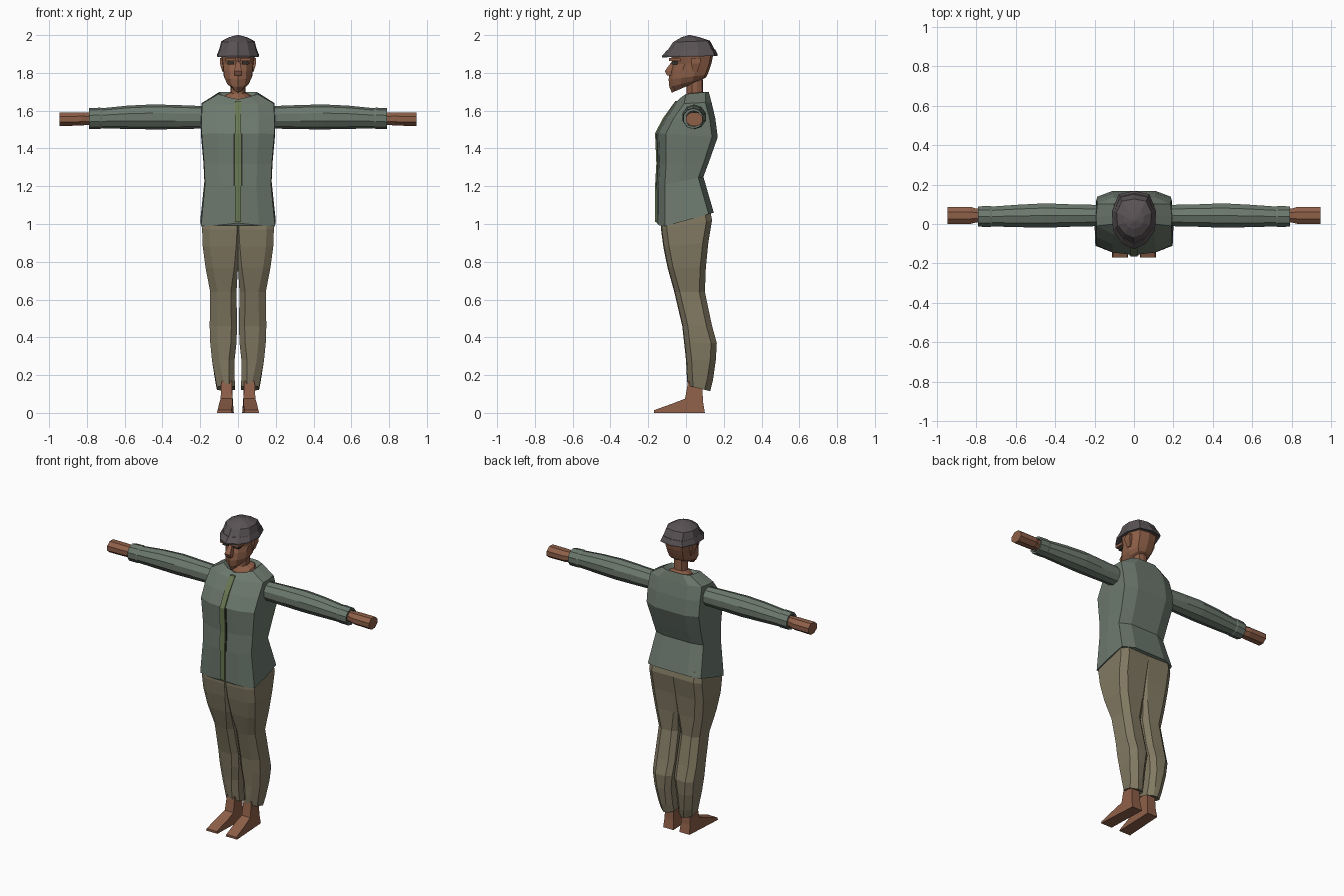
import bpy, bmesh, math


def material(name, rgb):
    m = bpy.data.materials.new(name)
    m.diffuse_color = (*rgb, 1)
    return m


JACKET = material("jacket_green", (0.15, 0.19, 0.155))
PANTS = material("trouser_khaki", (0.225, 0.195, 0.125))
SKIN = material("skin", (0.27, 0.115, 0.065))
GREY = material("helmet_grey", (0.10, 0.085, 0.09))
TRIM = material("zip_green", (0.14, 0.19, 0.085))
DARK = material("dark", (0.03, 0.03, 0.025))


def loft(name, rings, mat, mirror=False):
    """Skin a list of equal-length point rings, with capped ends."""
    bm = bmesh.new()
    vs = [[bm.verts.new(p) for p in r] for r in rings]
    n = len(vs[0])
    for a, b in zip(vs, vs[1:]):
        for i in range(n):
            j = (i + 1) % n
            bm.faces.new((a[i], a[j], b[j], b[i]))
    bm.faces.new(vs[0])
    bm.faces.new(vs[-1])
    bmesh.ops.recalc_face_normals(bm, faces=bm.faces[:])
    me = bpy.data.meshes.new(name)
    bm.to_mesh(me)
    bm.free()
    me.materials.append(mat)
    ob = bpy.data.objects.new(name, me)
    bpy.context.collection.objects.link(ob)
    if mirror:
        ob.modifiers.new("Mirror", 'MIRROR')
    return ob


def sym(half):
    """Complete a half ring that starts and ends on x = 0."""
    return half + [(-x, y, z) for x, y, z in half[-2:0:-1]]


def box_ring(x0, x1, y0, y1, z):
    return [(x0, y0, z), (x1, y0, z), (x1, y1, z), (x0, y1, z)]


# jacket body: front z, back z, half width, front y, back y, corner inset, centre lift
def torso_ring(zf, zb, w, yf, yb, c, lift=0):
    pts = [(0, yf, lift), (w * .55, yf + c * .25, lift * .5), (w * .98, yf + c, 0),
           (w, (yf + yb) / 2, 0), (w * .96, yb - c * .6, 0), (w * .55, yb, 0), (0, yb, 0)]
    return sym([(x, y, zf + (zb - zf) * (y - yf) / (yb - yf) + d) for x, y, d in pts])


loft("jacket_body", [torso_ring(*r) for r in (
    (.975, 1.06, .20, -.155, .147, .045, .03), (1.2, 1.25, .178, -.157, .092, .045),
    (1.32, 1.33, .183, -.15, .122, .045), (1.48, 1.46, .196, -.157, .168, .05),
    (1.56, 1.56, .197, -.115, .155, .05), (1.635, 1.645, .193, -.065, .135, .055),
    (1.685, 1.70, .105, -.03, .12, .03, -.025), (1.66, 1.67, .075, -.01, .105, .03, -.01),
)], JACKET)

# zip and its darker edges, following the front of the jacket
FRONT = ((1.01, -.156), (1.2, -.157), (1.32, -.15), (1.48, -.157), (1.56, -.115), (1.65, -.05))
loft("zip_strip", [box_ring(-.017, .017, y - .007, y + .02, z) for z, y in FRONT], TRIM)
loft("zip_edges", [box_ring(-.024, .024, y - .002, y + .02, z) for z, y in FRONT[1:4]], DARK)


# sleeves and hands: ring across x
def arm_ring(x, yc, ry, zc, rz, n):
    return [(x, yc + ry * math.cos(a), zc + rz * math.sin(a))
            for a in (math.tau * (i + .5) / n for i in range(n))]


loft("sleeve", [arm_ring(*r, 10) for r in (
    (.15, .043, .055, 1.563, .058), (.2, .043, .057, 1.565, .06), (.33, .043, .06, 1.566, .064),
    (.45, .043, .065, 1.567, .066), (.58, .041, .06, 1.565, .062), (.72, .038, .053, 1.56, .053),
    (.73, .038, .056, 1.56, .056), (.79, .038, .054, 1.558, .055), (.79, .04, .043, 1.557, .043),
    (.76, .04, .035, 1.557, .035))], JACKET, True)
loft("hand", [arm_ring(*r, 8) for r in (
    (.74, .043, .035, 1.557, .033), (.8, .043, .038, 1.557, .035),
    (.83, .044, .047, 1.556, .038), (.946, .044, .047, 1.555, .039))], SKIN, True)


# trouser legs: z front, z back, inner x, outer x, front y, back y, inner chamfer
def leg_ring(zf, zb, xi, xo, y0, y1, ci):
    c = .03
    pts = [(xi + ci, y0), (xo - c * 1.3, y0 + .004), (xo, y0 + c), (xo, y1 - c),
           (xo - c * 1.3, y1), (xi + ci, y1 - .004), (xi, y1 - ci), (xi, y0 + ci)]
    return [(x, y, zf + (zb - zf) * (y - y0) / (y1 - y0)) for x, y in pts]


loft("trouser_leg", [leg_ring(*r) for r in (
    (1.03, 1.09, 0, .188, -.13, .125, .005), (.97, 1.02, 0, .19, -.132, .138, .005),
    (.88, .9, 0, .187, -.12, .118, .01), (.77, .77, 0, .172, -.098, .105, .02),
    (.64, .64, .008, .147, -.062, .1, .03), (.46, .46, .005, .15, -.02, .138, .03),
    (.37, .37, .008, .147, -.01, .163, .03), (.28, .28, .018, .138, 0, .158, .03),
    (.2, .17, .018, .122, .004, .142, .03), (.145, .115, .016, .112, .008, .128, .03),
    (.15, .13, .03, .095, .02, .105, .02))], PANTS, True)

# bare feet: side profile as y, z, inner x, outer x
FOOT = ((-.17, 0, .03, .112), (-.17, .014, .035, .108), (-.07, .05, .028, .1), (-.005, .075, .03, .092),
        (.012, .17, .032, .088), (.085, .17, .032, .088), (.09, .06, .027, .092), (.1, 0, .022, .095))
loft("foot", [[(a, y, z) for y, z, a, b in FOOT], [(b, y, z) for y, z, a, b in FOOT]], SKIN, True)


# neck, head and helmet rings: z front, z back, half width, front y, back y, squareness
def head_ring(zf, zb, w, y0, y1, k=.55):
    d = y1 - y0
    pts = [(0, y0), (w * k, y0 + d * .1), (w * .95, y0 + d * .32), (w, y0 + d * .65),
           (w * .7, y1 - d * .06), (0, y1)]
    return sym([(x, y, zf + (zb - zf) * (y - y0) / d) for x, y in pts])


loft("neck", [head_ring(*r) for r in (
    (1.62, 1.66, .085, -.03, .115), (1.665, 1.69, .07, -.012, .108),
    (1.69, 1.7, .039, .003, .09), (1.8, 1.8, .039, .003, .088))], SKIN)
loft("head", [head_ring(*r) for r in (
    (1.695, 1.765, .03, -.075, .085), (1.725, 1.775, .06, -.088, .105),
    (1.765, 1.79, .075, -.092, .113), (1.812, 1.82, .08, -.085, .125),
    (1.845, 1.85, .083, -.072, .135), (1.885, 1.89, .09, -.078, .143),
    (1.93, 1.93, .08, -.06, .12))], SKIN)

# nose, ears and eyes
loft("nose", [box_ring(*r) for r in (
    (-.018, .018, -.1, -.06, 1.785), (-.02, .02, -.112, -.06, 1.81),
    (-.01, .01, -.075, -.05, 1.86))], SKIN)
loft("ear", [box_ring(*r) for r in (
    (.07, .082, .035, .06, 1.805), (.07, .096, .028, .075, 1.85),
    (.07, .096, .03, .078, 1.88))], SKIN, True)
loft("eye", [box_ring(.022, .056, -.078, -.045, z) for z in (1.845, 1.86)], DARK, True)
loft("brow", [box_ring(.01, .066, -.09, -.03, z) for z in (1.862, 1.88)], SKIN, True)

# faceted helmet with a flared brim
loft("helmet_shell", [head_ring(*r) for r in (
    (1.89, 1.895, .1, -.105, .155), (1.915, 1.915, .102, -.1, .156),
    (1.963, 1.97, .088, -.068, .127), (1.988, 1.988, .05, -.025, .075),
    (2.0, 2.0, .006, .012, .024))], GREY)
loft("helmet_brim", [head_ring(*r) for r in (
    (1.895, 1.9, .09, -.09, .14), (1.882, 1.89, .112, -.128, .168),
    (1.89, 1.897, .112, -.128, .168), (1.92, 1.925, .1, -.1, .155))], GREY)
